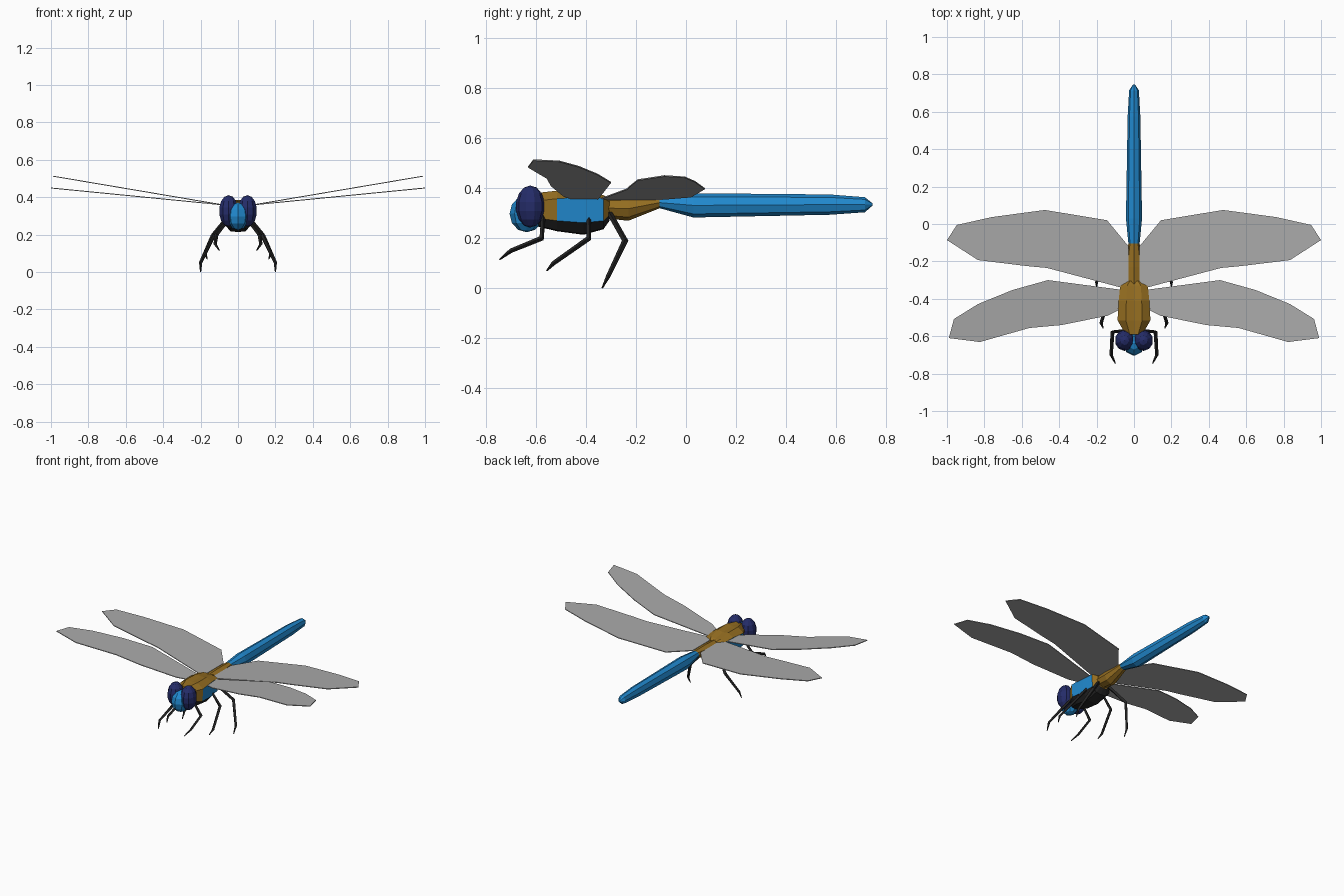
import bpy, bmesh, math
from mathutils import Vector, Matrix

if "Cube" in bpy.data.objects:
    bpy.data.objects.remove(bpy.data.objects["Cube"])


def material(name, r, g, b):
    m = bpy.data.materials.new(name)
    m.diffuse_color = (r, g, b, 1)
    m.use_nodes = True
    m.node_tree.nodes["Principled BSDF"].inputs["Base Color"].default_value = m.diffuse_color
    return m


BLUE = material("sky blue", 0.015, 0.25, 0.62)
BROWN = material("golden brown", 0.30, 0.155, 0.015)
NAVY = material("dark navy", 0.018, 0.025, 0.14)
BLACK = material("soft black", 0.018, 0.018, 0.018)
GREY = material("wing grey", 0.40, 0.40, 0.40)


def finish(bm, name, mats, mirror=False):
    bmesh.ops.recalc_face_normals(bm, faces=bm.faces)
    me = bpy.data.meshes.new(name)
    bm.to_mesh(me)
    bm.free()
    for m in mats:
        me.materials.append(m)
    ob = bpy.data.objects.new(name, me)
    bpy.context.collection.objects.link(ob)
    if mirror:
        ob.modifiers.new("Mirror", 'MIRROR').use_mirror_merge = False
    return ob


def loft(bm, rings):
    loops = [[bm.verts.new(p) for p in r] for r in rings]
    for a, b in zip(loops, loops[1:]):
        n = len(a)
        for i in range(n):
            bm.faces.new((a[i], a[(i + 1) % n], b[(i + 1) % n], b[i]))
    bm.faces.new(loops[0])
    bm.faces.new(loops[-1])


def octagon(y, w, top, bottom):
    zc, h = (top + bottom) / 2, (top - bottom) / 2
    return [(w * math.sin(i * math.pi / 4), y, zc + h * math.cos(i * math.pi / 4))
            for i in range(8)]


# Abdomen and waist: eight-sided lofts with an edge along the top
def tube(name, mat, sections):
    bm = bmesh.new()
    loft(bm, [octagon(*s) for s in sections])
    finish(bm, name, [mat])


tube("abdomen", BLUE, [(-.105, .03, .365, .32), (.03, .043, .38, .283),
                       (.575, .034, .375, .294), (.715, .026, .364, .304),
                       (.745, .006, .34, .33)])
tube("waist", BROWN, [(-.325, .05, .362, .28), (-.23, .05, .367, .27),
                      (-.105, .03, .365, .32)])


# Thorax: brown back, blue flanks, black belly
def thorax_ring(y, w, top, shoulder, hip, bottom):
    half = [(.5 * w, top), (w, shoulder), (.95 * w, hip), (.5 * w, bottom)]
    pts = [(0, top - .006)] + half + [(0, bottom - .004)] + [(-x, z) for x, z in reversed(half)]
    return [(x, y, z) for x, z in pts]


bm = bmesh.new()
loft(bm, [thorax_ring(-.59, .045, .382, .35, .28, .25),
          thorax_ring(-.515, .088, .39, .358, .27, .232),
          thorax_ring(-.41, .082, .388, .365, .262, .218),
          thorax_ring(-.33, .074, .372, .36, .27, .24),
          thorax_ring(-.305, .045, .36, .345, .295, .275)])
bmesh.ops.recalc_face_normals(bm, faces=bm.faces)
for f in bm.faces:
    c = f.calc_center_median()
    if c.z < .27:
        f.material_index = 2
    elif abs(f.normal.x) > .85 and -.515 < c.y < -.33:
        f.material_index = 1
finish(bm, "thorax", [BROWN, BLUE, BLACK])


# Head: blue face and two navy eyes
def ellipsoid(name, mat, centre, radii, mirror=False, seg=10, rings=7):
    bm = bmesh.new()
    bmesh.ops.create_uvsphere(bm, u_segments=seg, v_segments=rings, radius=1,
                              matrix=Matrix.Translation(centre) @ Matrix.Diagonal((*radii, 1)))
    finish(bm, name, [mat], mirror)


ellipsoid("face", BLUE, (0, -.637, .298), (.058, .068, .074), seg=8, rings=6)
ellipsoid("eyes", NAVY, (.05, -.622, .327), (.054, .058, .084), True)


# Wings: thin flat outlines rising outward
def wing(name, outline, base, slope):
    bm = bmesh.new()
    f = bm.faces.new([bm.verts.new((x, y, base + slope * x)) for x, y in outline])
    ext = bmesh.ops.extrude_face_region(bm, geom=[f], use_keep_orig=True)
    for v in ext["geom"]:
        if isinstance(v, bmesh.types.BMVert):
            v.co.z -= .005
    finish(bm, name, [GREY], True)


wing("front_wings", [(.04, -.36), (.08, -.35), (.46, -.30), (.65, -.353), (.834, -.428),
                     (.963, -.508), (.99, -.61), (.824, -.631), (.56, -.556),
                     (.385, -.54), (.14, -.49), (.06, -.45)], .348, .169)
wing("rear_wings", [(.03, -.118), (.144, .02), (.476, .075), (.76, .037), (.947, -.005),
                    (1.0, -.086), (.834, -.193), (.572, -.225), (.465, -.235),
                    (.03, -.35)], .354, .098)


# Legs: tapered four-sided limbs with a knee and a small foot
def leg(name, path, radii):
    pts = [Vector(p) for p in path]
    rings = []
    for i, p in enumerate(pts):
        d = (pts[min(i + 1, len(pts) - 1)] - pts[max(i - 1, 0)]).normalized()
        u = d.cross(Vector((1, 0, 0))).normalized()
        v = d.cross(u)
        rings.append([p + radii[i] * (u * math.cos(a) + v * math.sin(a))
                      for a in (k * math.pi / 2 for k in range(4))])
    bm = bmesh.new()
    loft(bm, rings)
    finish(bm, name, [BLACK], True)


R = (.009, .011, .009, .003)
leg("front_legs", [(.045, -.57, .29), (.115, -.577, .2), (.122, -.70, .15), (.1, -.745, .115)], R)
leg("middle_legs", [(.06, -.388, .29), (.132, -.388, .2), (.176, -.53, .1), (.165, -.557, .07)], R)
leg("rear_legs", [(.04, -.305, .30), (.135, -.243, .19), (.2, -.31, .05), (.2, -.335, .001)],
    (.011, .013, .009, .003))
